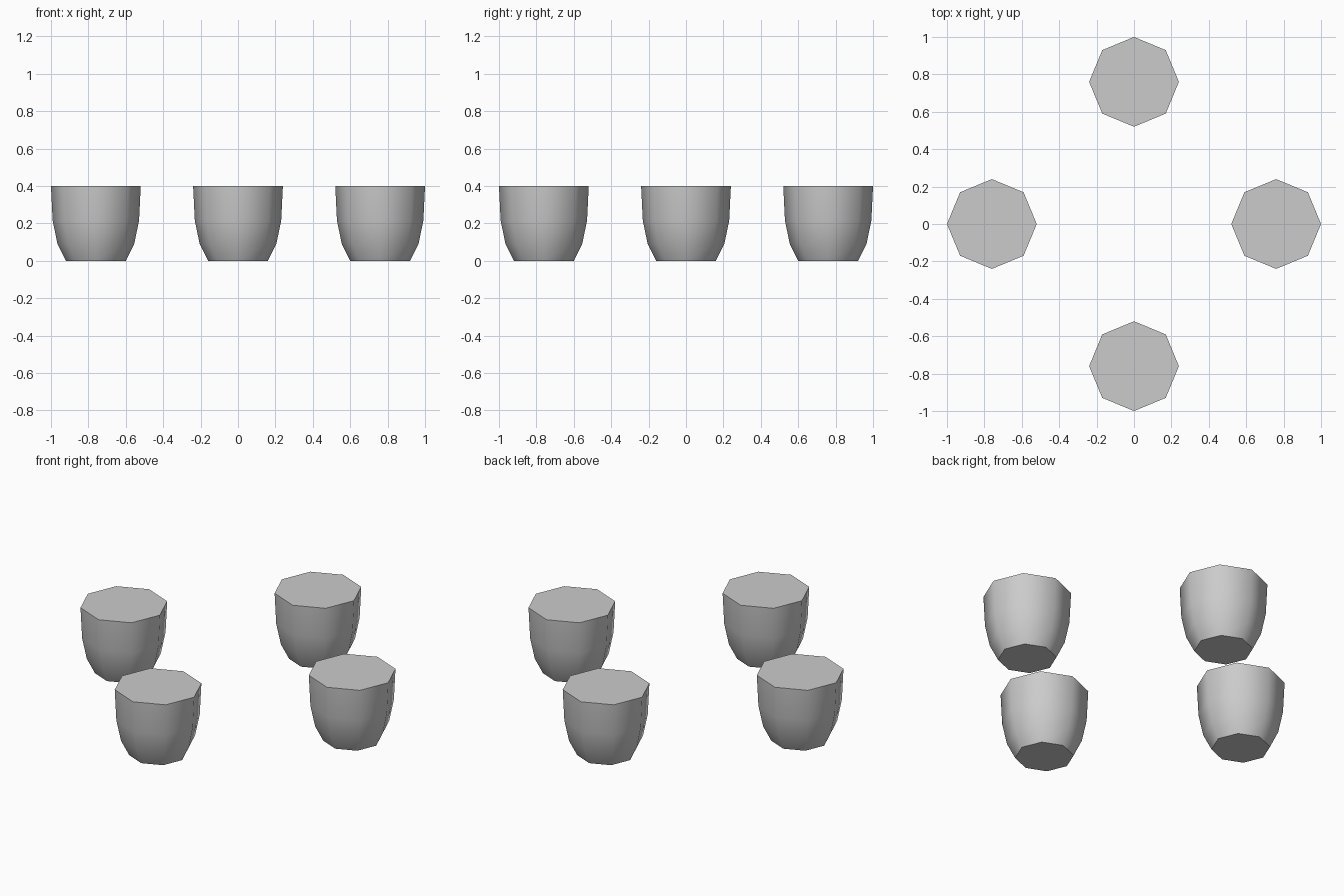
import bpy, bmesh
from math import cos, sin, pi, radians

if "Cube" in bpy.data.objects:
    bpy.data.objects.remove(bpy.data.objects["Cube"])

SIDES = 8
# (radius, height) outline of one rounded foot
PROFILE = [(0.16, 0.0), (0.205, 0.09), (0.231, 0.215), (0.24, 0.40)]


def make_foot(name, cx, cy):
    bm = bmesh.new()
    rings = [[bm.verts.new((r * cos(2 * pi * i / SIDES), r * sin(2 * pi * i / SIDES), z))
              for i in range(SIDES)] for r, z in PROFILE]
    # tapered wall
    for low, high in zip(rings, rings[1:]):
        for i in range(SIDES):
            j = (i + 1) % SIDES
            bm.faces.new((low[i], low[j], high[j], high[i]))
    # flat caps
    bm.faces.new(rings[0][::-1])
    bm.faces.new(rings[-1])
    mesh = bpy.data.meshes.new(name)
    bm.to_mesh(mesh)
    bm.free()
    foot = bpy.data.objects.new(name, mesh)
    foot.location = (cx, cy, 0)
    bpy.context.collection.objects.link(foot)
    bpy.ops.object.select_all(action='DESELECT')
    foot.select_set(True)
    bpy.context.view_layer.objects.active = foot
    bpy.ops.object.shade_smooth_by_angle(angle=radians(50))


# four feet in a cross layout
for name, x, y in (("right_foot", 0.76, 0), ("back_foot", 0, 0.76),
                   ("left_foot", -0.76, 0), ("front_foot", 0, -0.76)):
    make_foot(name, x, y)
